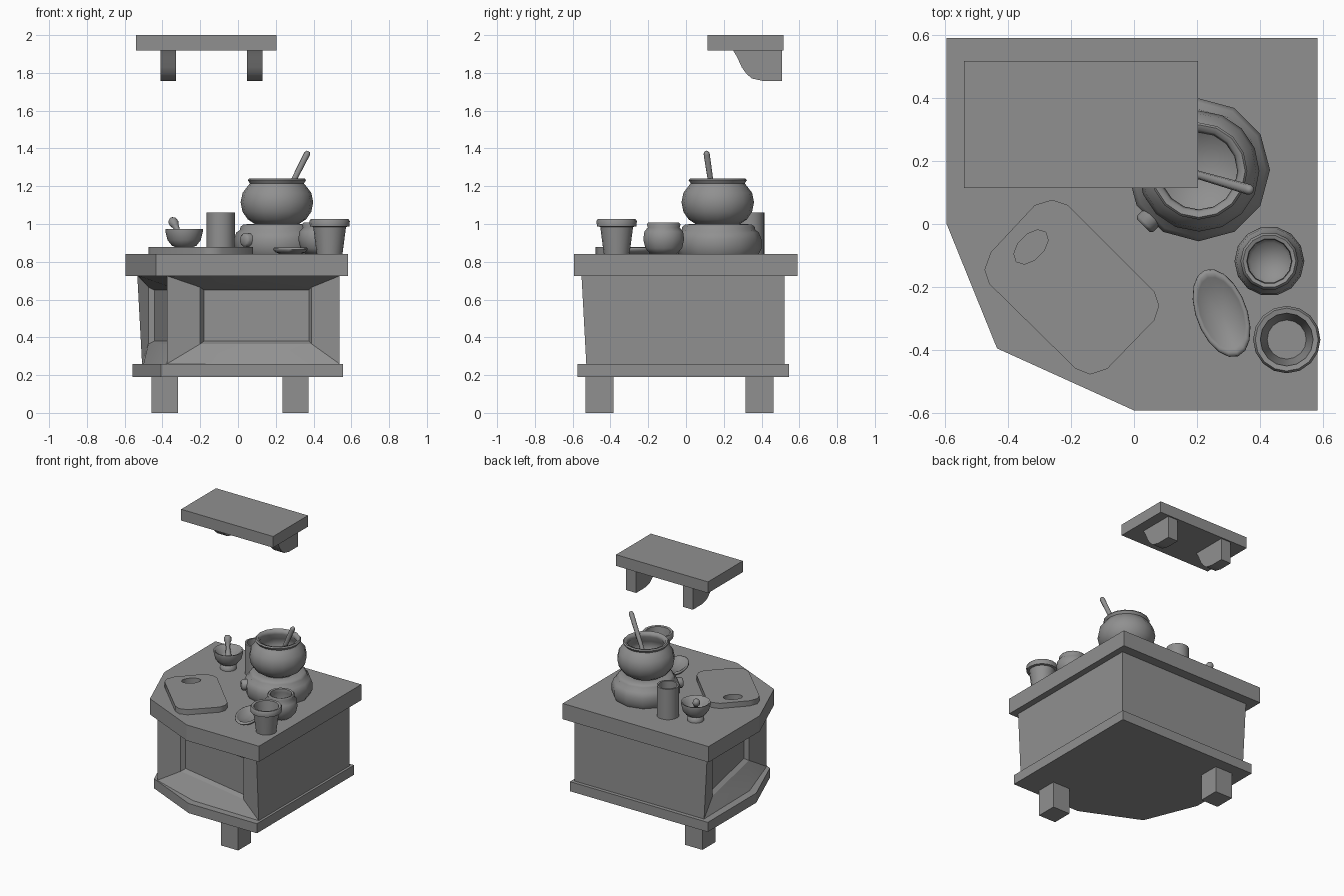
import bpy, bmesh, math
from mathutils import Vector, Matrix

if "Cube" in bpy.data.objects:
    bpy.data.objects.remove(bpy.data.objects["Cube"])

# Dark grey shared by every part
grey = bpy.data.materials.new("dark_grey")
grey.diffuse_color = (0.28, 0.28, 0.28, 1)
grey.use_nodes = True
grey.node_tree.nodes["Principled BSDF"].inputs["Base Color"].default_value = grey.diffuse_color

def finish(bm, name, smooth=0):
    bmesh.ops.remove_doubles(bm, verts=bm.verts, dist=0.0002)
    bmesh.ops.recalc_face_normals(bm, faces=bm.faces)
    me = bpy.data.meshes.new(name)
    bm.to_mesh(me)
    bm.free()
    me.materials.append(grey)
    ob = bpy.data.objects.new(name, me)
    bpy.context.collection.objects.link(ob)
    if smooth:
        bpy.context.view_layer.objects.active = ob
        bpy.ops.object.select_all(action='DESELECT')
        ob.select_set(True)
        bpy.ops.object.shade_smooth_by_angle(angle=math.radians(smooth))
    return ob

def prism(name, pts, vec, smooth=0):
    """Extrude a planar outline of 3D points along vec."""
    bm = bmesh.new()
    a = [bm.verts.new(p) for p in pts]
    b = [bm.verts.new(Vector(p) + Vector(vec)) for p in pts]
    bm.faces.new(a)
    bm.faces.new(b)
    for i in range(len(a)):
        j = (i + 1) % len(a)
        bm.faces.new((a[i], a[j], b[j], b[i]))
    return finish(bm, name, smooth)

def box(name, x0, x1, y0, y1, z0, z1):
    return prism(name, [(x0, y0, z0), (x1, y0, z0), (x1, y1, z0), (x0, y1, z0)], (0, 0, z1 - z0))

def lathe(name, profile, matrix, n=14):
    """Spin (radius, height) points around local z."""
    bm = bmesh.new()
    rings = []
    for r, z in profile:
        k = n if r > 0 else 1
        rings.append([bm.verts.new(matrix @ Vector((r * math.cos(math.tau * i / n),
                      r * math.sin(math.tau * i / n), z))) for i in range(k)])
    for a, b in zip(rings, rings[1:]):
        for i in range(n):
            q = [a[i % len(a)], a[(i + 1) % n % len(a)], b[(i + 1) % n % len(b)], b[i % len(b)]]
            bm.faces.new(list(dict.fromkeys(q)))
    return finish(bm, name, 62)

def at(x, y, z=0):
    return Matrix.Translation((x, y, z))

def along(a, b):
    """Matrix with local z running from a towards b."""
    d = Vector(b) - Vector(a)
    return Matrix.Translation(a) @ d.to_track_quat('Z', 'Y').to_matrix().to_4x4()

# Countertop and plinth share the corner-cut outline
outline = [(-0.595, 0.59), (-0.595, 0), (-0.435, -0.395), (0, -0.592), (0.583, -0.592), (0.583, 0.59)]
prism("countertop", [(x, y, 0.725) for x, y in outline], (0, 0, 0.115))
prism("plinth", [(x * 0.945 + 0.004, y * 0.948 - 0.013, 0.19) for x, y in outline], (0, 0, 0.07))

# Cabinet body: two recessed panels mirrored over the diagonal
bm = bmesh.new()
def front(x, y, z):
    return (x, y, z)
def left(x, y, z):
    return (y + 0.02, x - 0.02, z)
T, B = 0.725, 0.26
caps = {T: [], B: []}
for f in (front, left):
    def face(*ps):
        bm.faces.new([bm.verts.new(f(*p)) for p in ps])
    o = {}
    for z, t in ((T, 0), (B, 0.025)):
        o[z] = [(-0.375, -0.395, z), (0, -0.545 + t, z), (0.537, -0.553 + t, z)]
        caps[z].append([f(*p) for p in o[z]])
    p = [(-0.2, -0.375, 0.665), (0.39, -0.495, 0.665), (0.39, -0.495, 0.365), (-0.2, -0.375, 0.365)]
    q = [(-0.18, -0.347, 0.65), (0.375, -0.462, 0.65), (0.375, -0.462, 0.38), (-0.18, -0.347, 0.38)]
    (a, m, b), (c, n, d) = o[T], o[B]
    face(a, m, p[0]); face(m, b, p[1], p[0])
    face(c, n, p[3]); face(n, d, p[2], p[3])
    face(a, c, p[3], p[0]); face(b, d, p[2], p[1])
    for i in range(4):
        j = (i + 1) % 4
        face(p[i], p[j], q[j], q[i])
    face(*q)
for z in (T, B):
    fr, le = caps[z]
    caps[z] = fr + [(0.537, 0.521, z)] + [le[2], le[1]]
    bm.faces.new([bm.verts.new(v) for v in caps[z]])
for i in (2, 3):
    bm.faces.new([bm.verts.new(v) for v in (caps[T][i], caps[T][i + 1], caps[B][i + 1], caps[B][i])])
finish(bm, "cabinet_body", 30)

# Two feet
box("front_foot", 0.236, 0.374, -0.532, -0.384, 0, 0.19)
box("rear_foot", -0.457, -0.318, 0.315, 0.463, 0, 0.19)

# Wall shelf with curved brackets
box("shelf", -0.54, 0.203, 0.115, 0.517, 1.918, 2.0)
bracket = [(0.507, 1.918), (0.25, 1.918), (0.27, 1.885), (0.295, 1.83), (0.32, 1.795),
           (0.35, 1.77), (0.405, 1.758), (0.507, 1.758)]
for i, x in enumerate((-0.41, 0.048)):
    prism(f"shelf_bracket_{i + 1}", [(x, y, z) for y, z in bracket], (0.081, 0, 0), 40)

# Cutting board: filled curve with a handle hole
cu = bpy.data.curves.new("cutting_board", 'CURVE')
cu.dimensions, cu.fill_mode, cu.extrude = '2D', 'BOTH', 0.02
cu.materials.append(grey)
edge = [(-0.315, 0.06), (-0.26, 0.077), (-0.21, 0.06), (0.065, -0.215), (0.08, -0.26), (0.065, -0.305),
        (-0.085, -0.46), (-0.14, -0.478), (-0.185, -0.46), (-0.46, -0.19), (-0.475, -0.145), (-0.455, -0.09)]
hole = []
for i in range(10):
    u, v = 0.066 * math.cos(math.tau * i / 10), 0.04 * math.sin(math.tau * i / 10)
    hole.append((-0.327 + (u - v) * 0.707, -0.073 + (u + v) * 0.707))
for pts in (edge, hole):
    s = cu.splines.new('POLY')
    s.points.add(len(pts) - 1)
    for sp, (x, y) in zip(s.points, pts):
        sp.co = (x, y, 0, 1)
    s.use_cyclic_u = True
board = bpy.data.objects.new("cutting_board", cu)
board.location.z = 0.858
bpy.context.collection.objects.link(board)
bpy.ops.object.select_all(action='DESELECT')
bpy.context.view_layer.objects.active = board
board.select_set(True)
bpy.ops.object.convert(target='MESH')

# Burner with knob
lathe("burner", [(0, 0.84), (0.212, 0.84), (0.227, 0.87), (0.227, 0.92), (0.214, 0.955), (0.195, 0.968),
                 (0.192, 0.985), (0.175, 0.998), (0.13, 1.0), (0, 1.0)], at(0.205, 0.172), 12)
lathe("burner_knob", [(0, 0), (0.037, 0), (0.037, 0.05), (0.028, 0.06), (0, 0.06)],
      along((0.072, 0.037, 0.915), (0.03, -0.005, 0.915)), 10)

# Cooking pot and spoon
lathe("cooking_pot", [(0, 0.995), (0.11, 0.995), (0.155, 1.025), (0.182, 1.065), (0.192, 1.115), (0.182, 1.165),
                      (0.155, 1.2), (0.143, 1.215), (0.154, 1.232), (0.147, 1.241), (0.13, 1.236),
                      (0.122, 1.21), (0.16, 1.16), (0.165, 1.11), (0.12, 1.04), (0, 1.03)],
      at(0.206, 0.168), 16)
s0, s1 = (0.2, 0.157, 1.045), (0.37, 0.108, 1.38)
L = (Vector(s1) - Vector(s0)).length
lathe("spoon_handle", [(0, 0), (0.013, 0), (0.017, L - 0.01), (0.01, L + 0.004), (0, L + 0.006)], along(s0, s1), 8)

# Tall cup
lathe("tall_cup", [(0, 0.84), (0.075, 0.84), (0.075, 1.062), (0.062, 1.062), (0.062, 0.86), (0, 0.86)],
      at(-0.092, 0.34), 16)

# Mortar and pestle
lathe("mortar", [(0, 0.84), (0.055, 0.84), (0.055, 0.86), (0.038, 0.875), (0.065, 0.885), (0.088, 0.915),
                 (0.1, 0.963), (0.099, 0.974), (0.088, 0.971), (0.07, 0.925), (0.04, 0.9), (0, 0.895)],
      at(-0.285, 0.295), 14)
lathe("pestle", [(0, 0), (0.022, 0.005), (0.02, 0.03), (0.013, 0.08), (0.018, 0.11), (0.026, 0.128),
                 (0.024, 0.15), (0.012, 0.162), (0, 0.165)], along((-0.287, 0.3, 0.905), (-0.352, 0.382, 1.028)), 10)

# Round jar
lathe("round_jar", [(0, 0.84), (0.07, 0.84), (0.1, 0.872), (0.111, 0.92), (0.105, 0.96), (0.086, 0.982),
                    (0.092, 0.998), (0.084, 1.007), (0.072, 1.003), (0.069, 0.98), (0.088, 0.93),
                    (0.06, 0.87), (0, 0.865)], at(0.43, -0.118), 14)

# Rimmed pot
lathe("rimmed_pot", [(0, 0.84), (0.068, 0.84), (0.087, 0.985), (0.104, 0.987), (0.107, 1.015), (0.1, 1.026),
                     (0.084, 1.023), (0.075, 0.96), (0.062, 0.86), (0, 0.86)], at(0.485, -0.367), 16)

# Oval dish
turn = Matrix.Rotation(math.radians(-69), 4, 'Z') @ Matrix.Diagonal((1, 0.55, 1, 1))
lathe("oval_dish", [(0, 0.84), (0.085, 0.84), (0.125, 0.85), (0.147, 0.864), (0.145, 0.872), (0.134, 0.876),
                    (0.12, 0.872), (0.095, 0.856), (0, 0.85)], at(0.278, -0.283) @ turn, 18)
